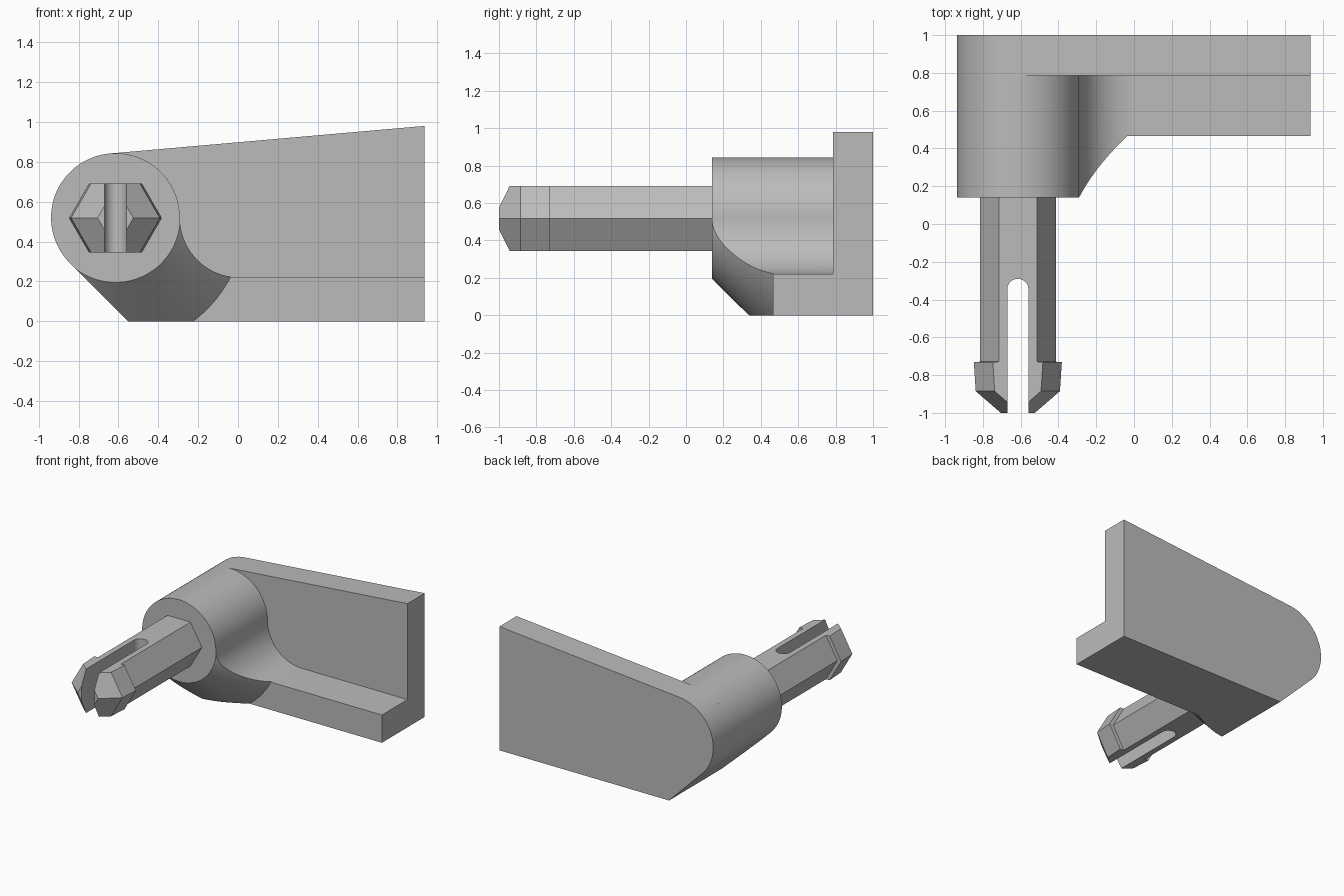
import bpy, bmesh, math

if "Cube" in bpy.data.objects:
    bpy.data.objects.remove(bpy.data.objects["Cube"], do_unlink=True)

CX, CZ, R = -0.615, 0.52, 0.323      # boss axis and radius
RIGHT, BACK, FRONT = 0.935, 1.0, 0.14
PLATE_Y, SHELF_Y, SHELF_Z = 0.785, 0.465, 0.22

grey = bpy.data.materials.new("plain grey")
grey.use_nodes = True
grey.diffuse_color = (0.5, 0.5, 0.5, 1)
grey.node_tree.nodes["Principled BSDF"].inputs["Base Color"].default_value = (0.5, 0.5, 0.5, 1)


def arc(cx, cy, r, a0, a1, n):
    """Points of an arc, angles in degrees."""
    steps = [math.radians(a0 + (a1 - a0) * i / n) for i in range(n + 1)]
    return [(cx + r * math.cos(a), cy + r * math.sin(a)) for a in steps]


def loft(name, rings):
    """Closed solid through rings of equal point count."""
    bm = bmesh.new()
    loops = [[bm.verts.new(p) for p in ring] for ring in rings]
    n = len(loops[0])
    for a, b in zip(loops, loops[1:]):
        for i in range(n):
            j = (i + 1) % n
            bm.faces.new((a[i], a[j], b[j], b[i]))
    bm.faces.new(loops[0])
    bm.faces.new(loops[-1])
    bmesh.ops.recalc_face_normals(bm, faces=bm.faces)
    mesh = bpy.data.meshes.new(name)
    bm.to_mesh(mesh)
    bm.free()
    mesh.materials.append(grey)
    obj = bpy.data.objects.new(name, mesh)
    bpy.context.collection.objects.link(obj)
    return obj


def along_y(name, profile, y0, y1):
    return loft(name, [[(x, y, z) for x, z in profile] for y in (y0, y1)])


def activate(obj):
    bpy.ops.object.select_all(action='DESELECT')
    obj.select_set(True)
    bpy.context.view_layer.objects.active = obj


def boolean(obj, cutter, operation):
    cutter.hide_render = True
    mod = obj.modifiers.new("cut", 'BOOLEAN')
    mod.operation, mod.solver, mod.object = operation, 'EXACT', cutter
    activate(obj)
    bpy.ops.object.modifier_apply(modifier=mod.name)
    bpy.data.objects.remove(cutter, do_unlink=True)


# Back plate: sloping top edge and 45 degree lower edge, both tangent to the boss
dx, dz = RIGHT - CX, 0.98 - CZ
top_angle = math.degrees(math.atan2(dz, dx) + math.acos(R / math.hypot(dx, dz)))
foot = (CX - R * math.sqrt(2) + CZ, 0)
plate = along_y("back_plate",
                [foot, (RIGHT, 0), (RIGHT, 0.98)] + arc(CX, CZ, R, top_angle, 225, 48),
                PLATE_Y, BACK)

# Boss and shelf: one profile with a concave fillet between them
fillet = CZ - SHELF_Z
profile = ([foot, (RIGHT, 0), (RIGHT, SHELF_Z)]
           + arc(CX + R + fillet, CZ, fillet, 270, 180, 32)
           + arc(CX, CZ, R, 0, 225, 80)[1:])
body = along_y("boss_and_shelf", profile, FRONT, PLATE_Y)

# Conical trim from the boss face back to the shelf front
depth = SHELF_Y - FRONT
stations = [(FRONT - 0.02, R - 0.018), (SHELF_Y, R + depth + 0.002), (SHELF_Y, 3), (BACK, 3)]
trim = loft("cone_trim", [[(x, y, z) for x, z in arc(CX, CZ, r, 0, 360, 160)[:-1]]
                          for y, r in stations])
boolean(body, trim, 'INTERSECT')


# Six-sided pin with a barbed, tapered head
def hex_ring(y, corner, half_height):
    flat = corner - half_height / math.sqrt(3)
    pts = [(corner, 0), (flat, half_height), (-flat, half_height),
           (-corner, 0), (-flat, -half_height), (flat, -half_height)]
    return [(CX + x, y, CZ - 0.002 + z) for x, z in pts]


H = 0.174
pin = loft("snap_pin", [hex_ring(y, c, h) for y, c, h in [
    (FRONT + 0.06, 0.201, H), (-0.729, 0.201, H), (-0.731, 0.233, H),
    (-0.885, 0.223, H), (-0.943, 0.156, H), (-1.0, 0.09, 0.06)]])

# Round-ended slot splitting the pin
W = 0.056
slot_outline = [(CX - W, -1.2), (CX + W, -1.2)] + arc(CX, -0.29 - W, W, 0, 180, 24)
slot = loft("slot_cutter", [[(x, y, z) for x, y in slot_outline] for z in (0.1, 0.9)])
boolean(pin, slot, 'DIFFERENCE')

for part in (plate, body, pin):
    activate(part)
    bpy.ops.object.shade_smooth_by_angle(angle=math.radians(25))
